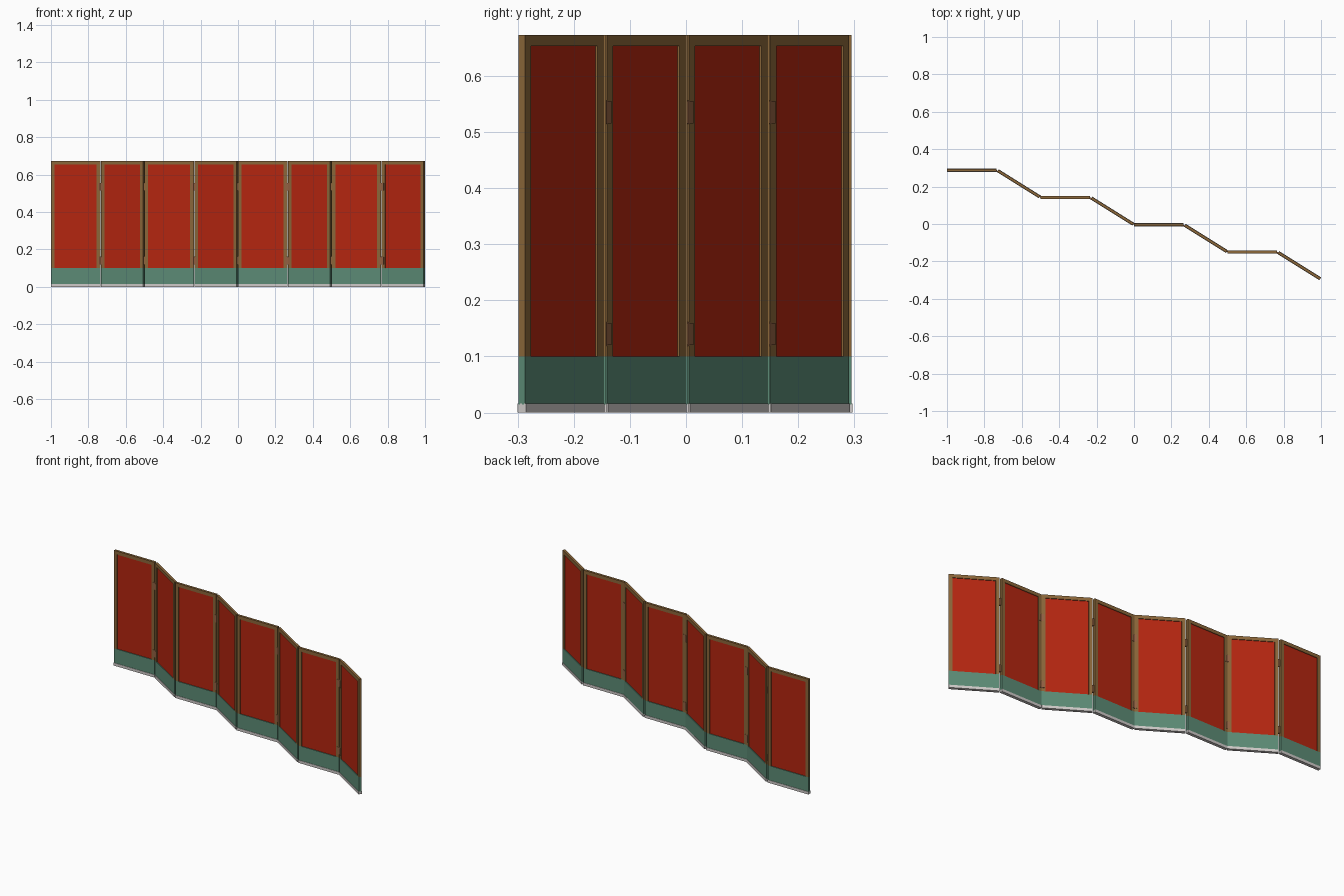
import bpy, bmesh, math
from mathutils import Matrix, Vector

if "Cube" in bpy.data.objects:
    bpy.data.objects.remove(bpy.data.objects["Cube"])


def mat(name, rgb):
    m = bpy.data.materials.new(name)
    m.diffuse_color = (*rgb, 1)
    m.use_nodes = True
    m.node_tree.nodes["Principled BSDF"].inputs["Base Color"].default_value = m.diffuse_color
    return m


RED = mat("red cloth", (0.46, 0.019, 0.005))
WOOD = mat("brown wood", (0.26, 0.135, 0.042))
GREEN = mat("green skirting", (0.107, 0.26, 0.18))
GREY = mat("pale grey runner", (0.63, 0.6, 0.585))
BRASS = mat("copper hinge", (0.29, 0.12, 0.055))

L = 0.264      # panel length
T = 0.007      # half thickness
H = 0.673      # total height
F = 0.02       # frame width
ANG = math.radians(-32)


def place(start, ang):
    return Matrix.Translation((start[0], start[1], 0)) @ Matrix.Rotation(ang, 4, 'Z')


def finish(bm, name, material, m):
    me = bpy.data.meshes.new(name)
    bm.to_mesh(me)
    bm.free()
    me.materials.append(material)
    ob = bpy.data.objects.new(name, me)
    ob.matrix_world = m
    bpy.context.collection.objects.link(ob)
    return ob


def add_box(bm, lo, hi):
    lo, hi = Vector(lo), Vector(hi)
    c, s = (lo + hi) / 2, hi - lo
    bmesh.ops.create_cube(bm, size=1, matrix=Matrix.Translation(c) @ Matrix.Diagonal((*s, 1)))


def boxes(name, material, m, *spans):
    bm = bmesh.new()
    for lo, hi in spans:
        add_box(bm, lo, hi)
    return finish(bm, name, material, m)


def panel(m):
    # wooden frame: two stiles and a top rail
    boxes("frame", WOOD, m,
          ((0, -T, 0.1), (F, T, H)),
          ((L - F, -T, 0.1), (L, T, H)),
          ((F, -T, H - F), (L - F, T, H)))
    # recessed cloth
    boxes("cloth_panel", RED, m, ((F, -0.003, 0.1), (L - F, 0.003, H - F)))
    # skirting below the cloth
    boxes("skirting", GREEN, m, ((0, -T, 0.014), (L, T, 0.1)))
    # floor runner, slightly proud of the skirting
    boxes("floor_runner", GREY, m, ((0, -T - 0.002, 0), (L, T + 0.002, 0.016)))


def hinge(ma, mb, side):
    # leaves on the end of panel a and the start of panel b, knuckle in the gap
    y0, y1 = sorted((side * (T - 0.001), side * (T + 0.0015)))
    mid = (ma @ Vector((L, side * 0.004, 0)) + mb @ Vector((0, side * 0.004, 0))) / 2
    for z in (0.14, 0.535):
        boxes("hinge_leaf", BRASS, ma, ((L - 0.013, y0, z - 0.02), (L + 0.001, y1, z + 0.02)))
        boxes("hinge_leaf", BRASS, mb, ((-0.001, y0, z - 0.02), (0.013, y1, z + 0.02)))
        bm = bmesh.new()
        bmesh.ops.create_cone(bm, cap_ends=True, segments=12, radius1=0.005,
                              radius2=0.005, depth=0.042)
        finish(bm, "hinge_knuckle", BRASS, Matrix.Translation((mid.x, mid.y, z)))


# eight panels, alternating straight and angled
frames = []
for i in range(4):
    x, y = -1 + 0.5 * i, 0.288 - 0.146 * i
    frames.append(place((x, y), 0))
    frames.append(place((x + 0.272, y - 0.003), ANG))
for m in frames:
    panel(m)

# hinges at the seven joints, swapping sides
for i in range(7):
    hinge(frames[i], frames[i + 1], -1 if i % 2 == 0 else 1)
